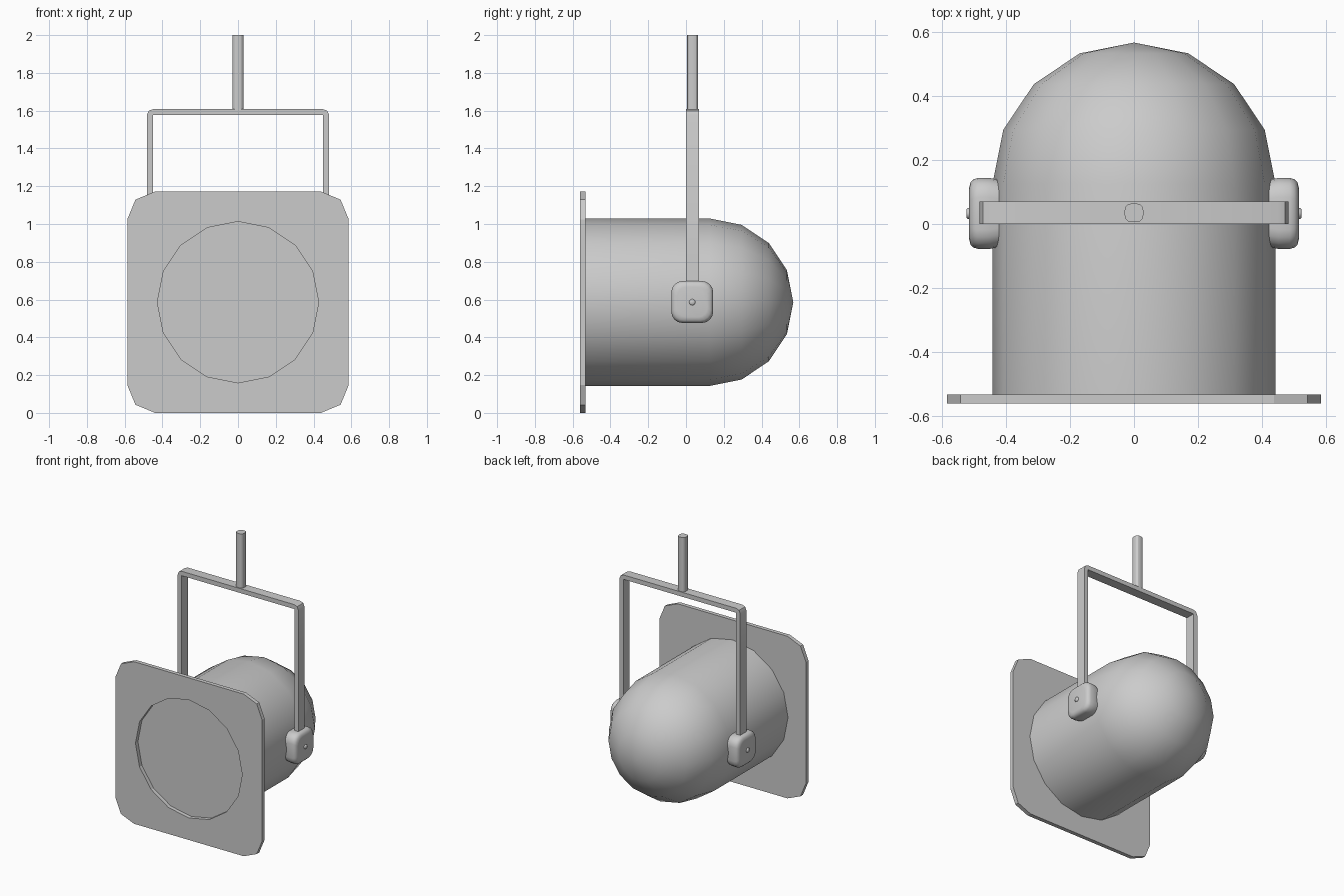
import bpy, bmesh
from math import sin, cos, pi, radians

if "Cube" in bpy.data.objects:
    bpy.data.objects.remove(bpy.data.objects["Cube"])

CZ = 0.586      # height of the lamp axis
PY = 0.035      # pivot / yoke centre in y


def finish(name, bm, angle=30):
    bmesh.ops.remove_doubles(bm, verts=bm.verts, dist=1e-5)
    bmesh.ops.recalc_face_normals(bm, faces=bm.faces)
    me = bpy.data.meshes.new(name)
    bm.to_mesh(me)
    bm.free()
    for p in me.polygons:
        p.use_smooth = True
    me.set_sharp_from_angle(angle=radians(angle))
    ob = bpy.data.objects.new(name, me)
    bpy.context.collection.objects.link(ob)
    return ob


def loft(name, rings, angle=30):
    """Skin a list of equal-length point rings and cap both ends."""
    bm = bmesh.new()
    vs = [[bm.verts.new(p) for p in r] for r in rings]
    n = len(vs[0])
    for a, b in zip(vs, vs[1:]):
        for i in range(n):
            j = (i + 1) % n
            bm.faces.new((a[i], a[j], b[j], b[i]))
    bm.faces.new(vs[0])
    bm.faces.new(vs[-1])
    return finish(name, bm, angle)


def circle(r, n=16):
    return [(r * sin(2 * pi * i / n), r * cos(2 * pi * i / n)) for i in range(n)]


def rounded_square(h, r, seg):
    pts = []
    for k, (sx, sy) in enumerate([(1, 1), (-1, 1), (-1, -1), (1, -1)]):
        for i in range(seg + 1):
            a = pi / 2 * (k + i / seg)
            pts.append((sx * (h - r) + r * cos(a), sy * (h - r) + r * sin(a)))
    return pts


# Lamp housing: 16-sided barrel with a domed back; its front cap is the lens
R, DY = 0.443, 0.125
profile = [(R, -0.534)] + [(R * cos(i * pi / 8), DY + R * sin(i * pi / 8)) for i in range(4)]
profile.append((0, DY + R))
loft("lamp_housing", [[(x, y, CZ + z) for x, z in circle(r)] for r, y in profile])

# Front plate: square with chamfered corners and a round opening
bm = bmesh.new()
for loop in (rounded_square(CZ, 0.147, 2), circle(0.427)):
    vs = [bm.verts.new((x, -0.562, CZ + z)) for x, z in loop]
    for i, v in enumerate(vs):
        bm.edges.new((v, vs[(i + 1) % len(vs)]))
bmesh.ops.triangle_fill(bm, use_beauty=True, edges=bm.edges[:])
ext = bmesh.ops.extrude_face_region(bm, geom=bm.faces[:], use_keep_orig=True)
bmesh.ops.translate(bm, vec=(0, 0.029, 0),
                    verts=[g for g in ext["geom"] if isinstance(g, bmesh.types.BMVert)])
finish("front_plate", bm, 20)

# Yoke: U-shaped flat bracket
half = [(0.451, CZ), (0.483, CZ), (0.483, 1.575), (0.473, 1.599), (0.45, 1.608)]
inner = (0.451, 1.576)
outline = half[1:] + [(-x, z) for x, z in reversed(half)] + [(-inner[0], inner[1]), inner, half[0]]
loft("yoke", [[(x, y, z) for x, z in outline] for y in (0, 0.07)])

# Hanging stem
loft("stem", [[(x, PY + y, z) for x, y in rounded_square(0.029, 0.02, 3)] for z in (1.59, 2.0)], 25)

# Pivot knobs with small centre pins on both sides
knob = [(0.42, 0.105, 0.06), (0.452, 0.111, 0.06), (0.488, 0.111, 0.06),
        (0.502, 0.107, 0.06), (0.512, 0.097, 0.055), (0.516, 0.08, 0.05)]
for side, s in (("left", -1), ("right", 1)):
    loft("knob_" + side, [[(s * x, PY - 0.002 + y, CZ + 0.001 + z)
                           for y, z in rounded_square(h, r, 4)] for x, h, r in knob], 40)
    loft("pin_" + side, [[(s * x, PY - 0.002 + y, CZ + z) for y, z in circle(r, 8)]
                         for x, r in ((0.51, 0.017), (0.521, 0.017), (0.525, 0.012))], 50)
